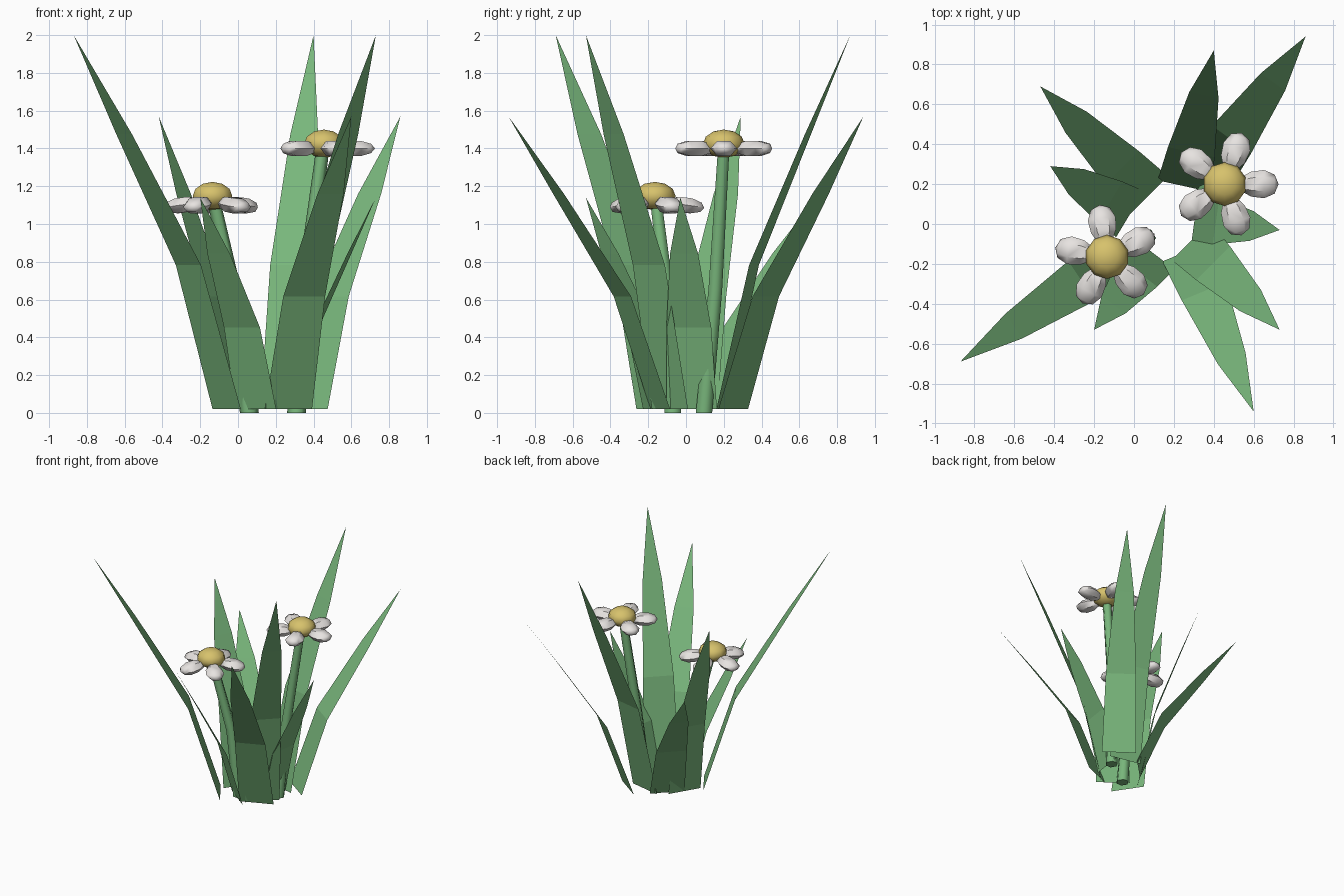
import bpy, bmesh, math
from mathutils import Vector, Matrix

cube = bpy.data.objects.get("Cube")
if cube:
    bpy.data.objects.remove(cube)


def material(name, rgb):
    m = bpy.data.materials.new(name)
    m.use_nodes = True
    m.diffuse_color = (*rgb, 1)
    m.node_tree.nodes["Principled BSDF"].inputs["Base Color"].default_value = (*rgb, 1)
    return m


GREEN = material("leaf green", (0.19, 0.47, 0.20))
WHITE = material("petal white", (0.80, 0.77, 0.75))
YELLOW = material("centre yellow", (0.68, 0.54, 0.15))


def finish(name, bm, mat, smooth=None):
    mesh = bpy.data.meshes.new(name)
    bm.to_mesh(mesh)
    bm.free()
    mesh.materials.append(mat)
    obj = bpy.data.objects.new(name, mesh)
    bpy.context.collection.objects.link(obj)
    if smooth:
        bpy.ops.object.select_all(action="DESELECT")
        obj.select_set(True)
        bpy.context.view_layer.objects.active = obj
        bpy.ops.object.shade_smooth_by_angle(angle=math.radians(smooth))
    return obj


# Blade: flat strip that narrows and arches outward from base to tip
# Each row: share of reach, share of height, half width
BLADE = [(0, 0, 0.135), (0.25, 0.385, 0.12), (0.67, 0.735, 0.075)]


def blade(name, base, tip, top):
    base, tip = Vector(base), Vector(tip)
    reach = tip - base
    side = Vector((reach.y, -reach.x)).normalized()
    bm = bmesh.new()
    rows = []
    for out, up, half in BLADE:
        c = base + reach * out
        z = 0.02 + (top - 0.02) * up
        rows.append([bm.verts.new((*(c + side * half * s), z)) for s in (-1, 1)])
    for a, b in zip(rows, rows[1:]):
        bm.faces.new((a[0], a[1], b[1], b[0]))
    bm.faces.new((*rows[-1], bm.verts.new((*tip, top)))[:3])
    bmesh.ops.recalc_face_normals(bm, faces=bm.faces)
    if bm.faces[:][0].normal.z < 0:
        bmesh.ops.reverse_faces(bm, faces=bm.faces)
    finish(name, bm, GREEN)


# Blades by height: (base centre, tip)
CLUMP = {
    "tall": (2.0, [((0.25, 0.19), (0.40, 0.87)),
                   ((-0.06, -0.15), (-0.87, -0.69)),
                   ((0.285, -0.085), (0.73, -0.53))]),
    "middle": (1.57, [((0.365, 0.25), (0.86, 0.94)),
                      ((-0.02, 0.05), (-0.42, 0.29)),
                      ((0.267, -0.136), (0.60, -0.94))]),
    "short": (1.14, [((0.075, 0.145), (-0.47, 0.69)),
                     ((0.095, -0.145), (-0.20, -0.53)),
                     ((0.305, 0.03), (0.73, -0.03))]),
}
for size, (top, leaves) in CLUMP.items():
    for i, (base, tip) in enumerate(leaves):
        blade(f"{size}_leaf_{i + 1}", base, tip, top)


# Stem: tapered six-sided tube through three points
def stem(name, points):
    bm = bmesh.new()
    rings = []
    for p, r in zip(points, (0.05, 0.042, 0.035)):
        rings.append([bm.verts.new(Vector(p) + Vector(
            (r * math.cos(k * math.tau / 6), r * math.sin(k * math.tau / 6), 0)))
            for k in range(6)])
    for a, b in zip(rings, rings[1:]):
        for k in range(6):
            n = (k + 1) % 6
            bm.faces.new((a[k], a[n], b[n], b[k]))
    bm.faces.new(rings[0][::-1])
    bm.faces.new(rings[-1])
    finish(name, bm, GREEN, 65)


# Flower head: flattened ball and five tapered petals
def flower(name, centre, turn, droop):
    place = Matrix.Translation(centre)
    bm = bmesh.new()
    bmesh.ops.create_uvsphere(bm, u_segments=10, v_segments=6, radius=1)
    bm.transform(place @ Matrix.Diagonal((0.11, 0.11, 0.075, 1)))
    finish(f"{name}_centre", bm, YELLOW, 60)
    for k in range(5):
        bm = bmesh.new()
        bmesh.ops.create_uvsphere(bm, u_segments=6, v_segments=5, radius=1)
        bm.transform(Matrix.Rotation(math.pi / 2, 4, "Y"))
        for v in bm.verts:
            v.co.y *= 1 + 0.2 * v.co.x
        spin = Matrix.Rotation(math.radians(turn + 72 * k), 4, "Z")
        tilt = Matrix.Rotation(math.radians(droop), 4, "Y")
        bm.transform(place @ spin @ tilt @ Matrix.Translation((0.165, 0, -0.025))
                     @ Matrix.Diagonal((0.105, 0.07, 0.048, 1)))
        finish(f"{name}_petal_{k + 1}", bm, WHITE, 50)


stem("low_stem", [(0.06, -0.07, 0), (0, -0.09, 0.55), (-0.13, -0.16, 1.13)])
stem("high_stem", [(0.31, 0.095, 0), (0.35, 0.155, 0.65), (0.45, 0.2, 1.41)])
flower("low_flower", (-0.135, -0.165, 1.148), 26, 8)
flower("high_flower", (0.455, 0.2, 1.425), 0, 0)
